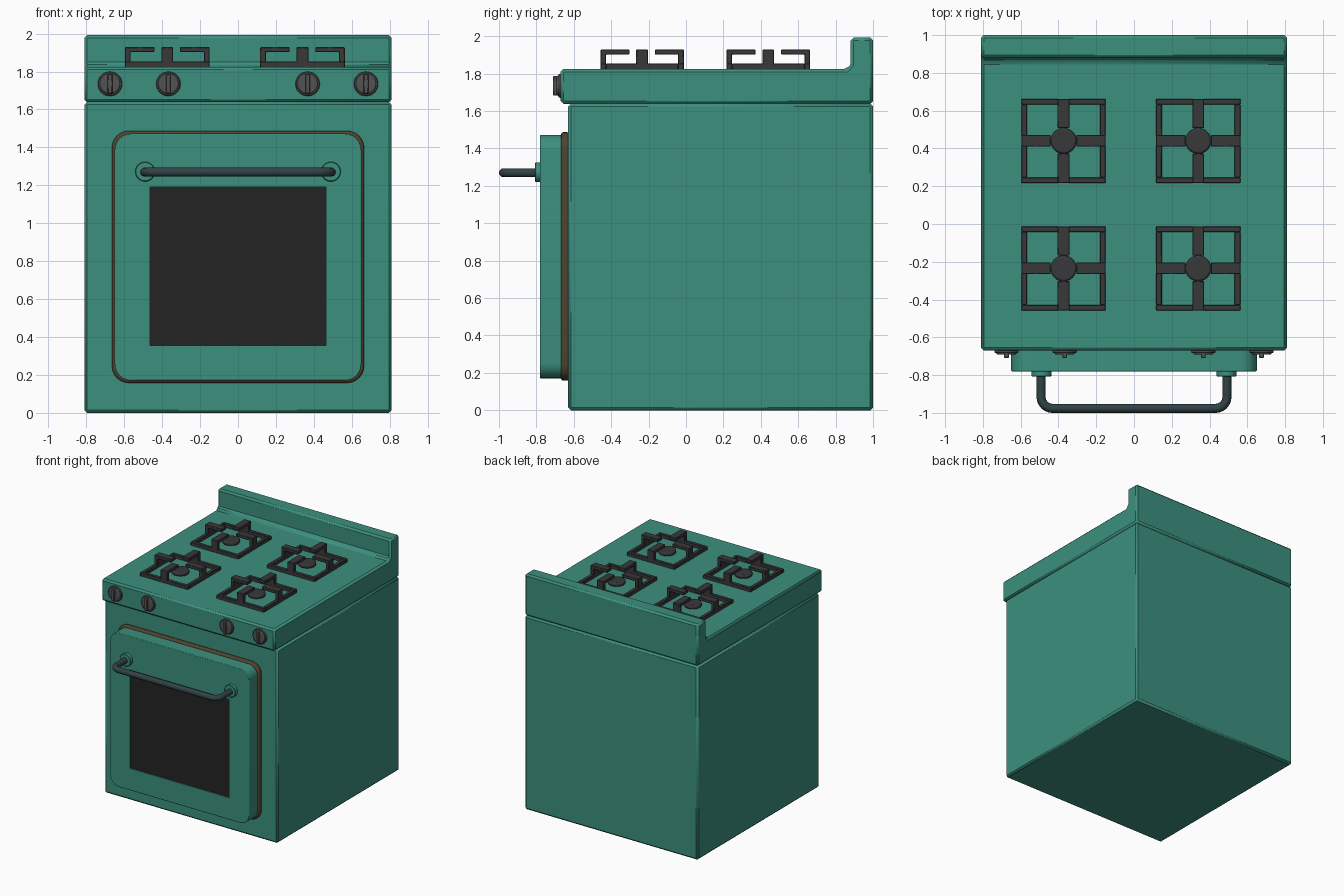
import bpy, bmesh, math
from mathutils import Matrix, Vector

if "Cube" in bpy.data.objects:
    bpy.data.objects.remove(bpy.data.objects["Cube"])


def material(name, rgb):
    m = bpy.data.materials.new(name)
    m.diffuse_color = (*rgb, 1)
    m.use_nodes = True
    m.node_tree.nodes["Principled BSDF"].inputs["Base Color"].default_value = m.diffuse_color
    return m


ENAMEL = material("teal_enamel", (0.045, 0.28, 0.21))
IRON = material("cast_iron", (0.04, 0.04, 0.04))
GLASS = material("dark_glass", (0.017, 0.017, 0.017))
SEAL = material("brown_seal", (0.085, 0.055, 0.03))
STEEL = material("handle_steel", (0.03, 0.055, 0.06))
KNOB = material("knob_grey", (0.085, 0.085, 0.085))


def finish(name, bm, mat, bevel=0.0, segments=1, angle=50, smooth=True):
    bmesh.ops.recalc_face_normals(bm, faces=bm.faces)
    me = bpy.data.meshes.new(name)
    bm.to_mesh(me)
    bm.free()
    ob = bpy.data.objects.new(name, me)
    bpy.context.collection.objects.link(ob)
    me.materials.append(mat)
    if bevel:
        b = ob.modifiers.new("bevel", 'BEVEL')
        b.width, b.segments = bevel, segments
        b.limit_method, b.angle_limit = 'ANGLE', math.radians(angle)
    if smooth:
        bpy.ops.object.select_all(action='DESELECT')
        ob.select_set(True)
        bpy.context.view_layer.objects.active = ob
        bpy.ops.object.shade_smooth_by_angle(angle=math.radians(30))
    return ob


def add_box(bm, lo, hi):
    lo, hi = Vector(lo), Vector(hi)
    m = Matrix.Translation((lo + hi) / 2) @ Matrix.Diagonal((*(hi - lo), 1))
    bmesh.ops.create_cube(bm, size=1, matrix=m)


def add_disc(bm, centre, r1, r2, depth, facing_front=False):
    # solid disc starting at centre, growing towards +z or -y
    rot = Matrix.Rotation(math.radians(90), 4, 'X') if facing_front else Matrix()
    m = Matrix.Translation(centre) @ rot @ Matrix.Translation((0, 0, depth / 2))
    bmesh.ops.create_cone(bm, cap_ends=True, segments=32, radius1=r1, radius2=r2,
                          depth=depth, matrix=m)


def extrude(bm, points, offset):
    face = bm.faces.new([bm.verts.new(p) for p in points])
    new = bmesh.ops.extrude_face_region(bm, geom=[face])["geom"]
    bmesh.ops.translate(bm, vec=offset,
                        verts=[v for v in new if isinstance(v, bmesh.types.BMVert)])


def rounded_panel(name, hx, z0, z1, y_back, y_front, r, mat, bevel):
    pts = []
    corners = [(hx - r, z1 - r), (r - hx, z1 - r), (r - hx, z0 + r), (hx - r, z0 + r)]
    for q, (cx, cz) in enumerate(corners):
        for i in range(7):
            a = math.radians(90 * q + 15 * i)
            pts.append((cx + r * math.cos(a), y_back, cz + r * math.sin(a)))
    bm = bmesh.new()
    extrude(bm, pts, (0, y_front - y_back, 0))
    return finish(name, bm, mat, bevel, 2)


# oven body
bm = bmesh.new()
add_box(bm, (-0.81, -0.63, 0), (0.81, 1, 1.64))
finish("oven_body", bm, ENAMEL, 0.015)

# cooktop with raised back panel
profile = [(-0.67, 1.638), (1, 1.638), (1, 1.992), (0.88, 1.992),
           (0.88, 1.85), (0.86, 1.825), (-0.67, 1.825)]
bm = bmesh.new()
extrude(bm, [(-0.81, y, z) for y, z in profile], (1.62, 0, 0))
finish("cooktop", bm, ENAMEL, 0.015)

# door, with its seal and recessed window
rounded_panel("door_seal", 0.665, 0.158, 1.487, -0.625, -0.668, 0.09, SEAL, 0.012)
door = rounded_panel("oven_door", 0.65, 0.17, 1.472, -0.66, -0.78, 0.085, ENAMEL, 0.004)
bm = bmesh.new()
add_box(bm, (-0.465, -0.9, 0.355), (0.465, -0.765, 1.19))
cutter = finish("window_cutter", bm, ENAMEL, smooth=False)
cutter.hide_render = True
cut = door.modifiers.new("window_opening", 'BOOLEAN')
cut.operation, cut.object, cut.solver = 'DIFFERENCE', cutter, 'EXACT'
bpy.context.view_layer.objects.active = door
for mod in list(door.modifiers):
    if mod.name in ("bevel", "window_opening"):
        bpy.ops.object.modifier_apply(modifier=mod.name)
bpy.data.objects.remove(cutter)
bm = bmesh.new()
add_box(bm, (-0.465, -0.772, 0.355), (0.465, -0.76, 1.19))
finish("door_window", bm, GLASS, smooth=False)

# door handle: bent tube
R, HX, HY = 0.06, 0.492, -0.976
path = [(-HX, -0.79)]
path += [(-HX + R - R * math.cos(math.radians(a)), HY + R - R * math.sin(math.radians(a)))
         for a in range(0, 91, 15)]
path += [(-x, y) for x, y in reversed(path)]
cu = bpy.data.curves.new("door_handle", 'CURVE')
cu.dimensions, cu.bevel_depth, cu.bevel_resolution, cu.use_fill_caps = '3D', 0.024, 4, True
sp = cu.splines.new('POLY')
sp.points.add(len(path) - 1)
for p, (x, y) in zip(sp.points, path):
    p.co = (x, y, 1.27, 1)
handle = bpy.data.objects.new("door_handle", cu)
bpy.context.collection.objects.link(handle)
cu.materials.append(STEEL)
bpy.ops.object.select_all(action='DESELECT')
handle.select_set(True)
bpy.context.view_layer.objects.active = handle
bpy.ops.object.convert(target='MESH')
bpy.ops.object.shade_smooth_by_angle(angle=math.radians(40))

# handle mounts
for side, sx in (("left", -1), ("right", 1)):
    bm = bmesh.new()
    add_disc(bm, (sx * 0.49, -0.775, 1.272), 0.052, 0.052, 0.033, True)
    finish("handle_mount_" + side, bm, ENAMEL, 0.004)

# control knobs
for i, x in enumerate((-0.675, -0.367, 0.367, 0.675)):
    bm = bmesh.new()
    add_disc(bm, (x, -0.665, 1.735), 0.065, 0.063, 0.018, True)
    add_disc(bm, (x, -0.68, 1.735), 0.055, 0.05, 0.012, True)
    add_box(bm, (x - 0.012, -0.71, 1.683), (x + 0.012, -0.68, 1.787))
    finish(f"knob_{i + 1}", bm, KNOB, 0.003)

# burners with grates
Z, H, W = 1.822, 0.223, 0.03
for i, (x, y) in enumerate([(x, y) for x in (-0.373, 0.34) for y in (-0.235, 0.44)]):
    bm = bmesh.new()
    add_disc(bm, (x, y, Z), 0.068, 0.068, 0.032)
    finish(f"burner_{i + 1}", bm, IRON, 0.01, 2)

    bm = bmesh.new()
    for s in (-1, 1):
        # square base frame
        c = s * (H - W / 2)
        add_box(bm, (-H, c - W / 2, 0), (H, c + W / 2, 0.032))
        add_box(bm, (c - W / 2, W - H, 0), (c + W / 2, H - W, 0.032))
    for q in range(4):
        # upright post bending inward as a finger
        n = len(bm.verts)
        arm = [(H, 0), (H, 0.106), (0.068, 0.106), (0.068, 0.08), (H - W, 0.08), (H - W, 0)]
        extrude(bm, [(px, -0.031, pz) for px, pz in arm], (0, 0.062, 0))
        bm.verts.ensure_lookup_table()
        bmesh.ops.rotate(bm, verts=bm.verts[n:], cent=(0, 0, 0),
                         matrix=Matrix.Rotation(math.radians(90 * q), 3, 'Z'))
    bmesh.ops.translate(bm, verts=bm.verts, vec=(x, y, Z))
    finish(f"grate_{i + 1}", bm, IRON, 0.003)
